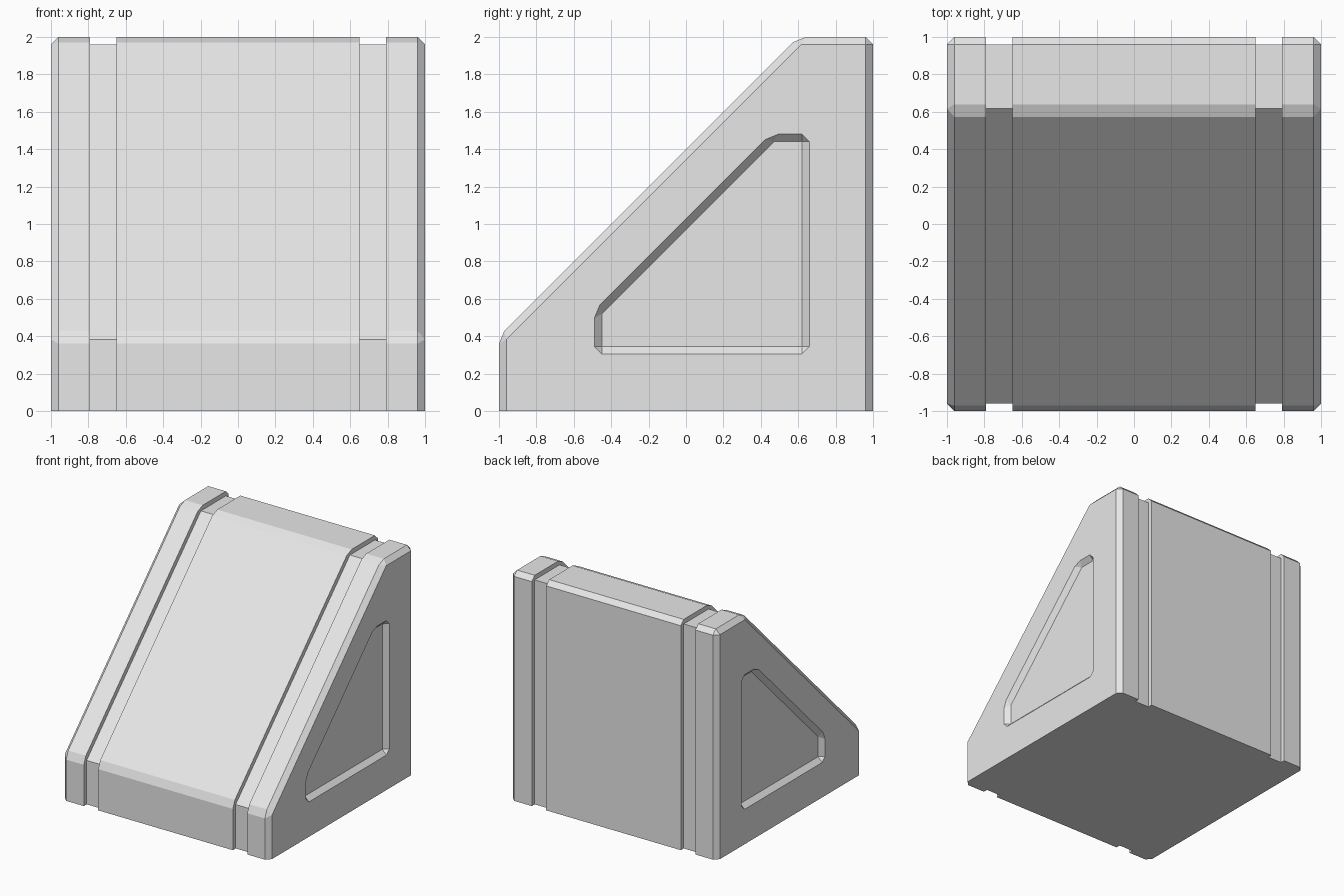
import bpy
import bmesh
from mathutils import Vector

cube = bpy.data.objects.get("Cube")
if cube:
    bpy.data.objects.remove(cube, do_unlink=True)

CHAMFER = 0.04


def chamfer_rings(profile):
    """Return an outer ring with cut corners and a matching sharp inset ring."""
    pts = [Vector(p) for p in profile]
    outer, inner = [], []
    for i, p in enumerate(pts):
        a = (pts[i - 1] - p).normalized()
        b = (pts[(i + 1) % len(pts)] - p).normalized()
        if p.y == 0:  # corners on the ground stay sharp
            along = a if abs(a.y) < abs(b.y) else b
            outer += [p, p]
            inner += [p + along * CHAMFER] * 2
        else:
            outer += [p + a * CHAMFER, p + b * CHAMFER]
            inner += [p + (a + b) * CHAMFER / abs(a.x * b.y - a.y * b.x)] * 2
    return outer, inner


def add_ring(bm, x, ring):
    return [bm.verts.new((x, p.x, p.y)) for p in ring]


def skin(bm, r1, r2, closed):
    n = len(r1)
    for i in range(n if closed else n - 1):
        j = (i + 1) % n
        bm.faces.new((r1[i], r1[j], r2[j], r2[i]))


bm = bmesh.new()

# Wedge body with two sunken bands and chamfered ends
outer, inner = chamfer_rings([(-1, 0), (-1, 0.4), (0.6, 2), (1, 2), (1, 0)])
half = [(1, inner), (0.96, outer), (0.79, outer), (0.79, inner),
        (0.65, inner), (0.65, outer)]
stations = half + [(-x, ring) for x, ring in reversed(half)]
rings = [add_ring(bm, x, ring) for x, ring in stations]
for r1, r2 in zip(rings, rings[1:]):
    skin(bm, r1, r2, False)
for ring in (rings[0], rings[-1]):
    bm.edges.new((ring[0], ring[-1]))

# Recessed panel on each side
rim, floor = chamfer_rings([(-0.49, 0.305), (-0.49, 0.537), (0.453, 1.48),
                            (0.66, 1.48), (0.66, 0.305)])
for side in (1, -1):
    rim_ring = add_ring(bm, side, rim)
    floor_ring = add_ring(bm, side * (1 - CHAMFER), floor)
    skin(bm, rim_ring, floor_ring, True)
    bm.faces.new(floor_ring)
bmesh.ops.remove_doubles(bm, verts=bm.verts[:], dist=0.0001)

# Side walls around the recesses
for side in (1, -1):
    rim_edges = [e for e in bm.edges if len(e.link_faces) < 2
                 and all(abs(v.co.x - side) < 0.001 for v in e.verts)]
    bmesh.ops.triangle_fill(bm, edges=rim_edges, use_beauty=True)

# Underside
bmesh.ops.holes_fill(bm, edges=[e for e in bm.edges if e.is_boundary], sides=0)
bmesh.ops.recalc_face_normals(bm, faces=bm.faces[:])

mesh = bpy.data.meshes.new("wedge_block")
bm.to_mesh(mesh)
bm.free()
block = bpy.data.objects.new("wedge_block", mesh)
bpy.context.collection.objects.link(block)

# Plain grey finish
grey = bpy.data.materials.new("light_grey")
grey.use_nodes = True
grey.diffuse_color = (0.8, 0.8, 0.8, 1)
grey.node_tree.nodes["Principled BSDF"].inputs["Base Color"].default_value = (0.8, 0.8, 0.8, 1)
mesh.materials.append(grey)
